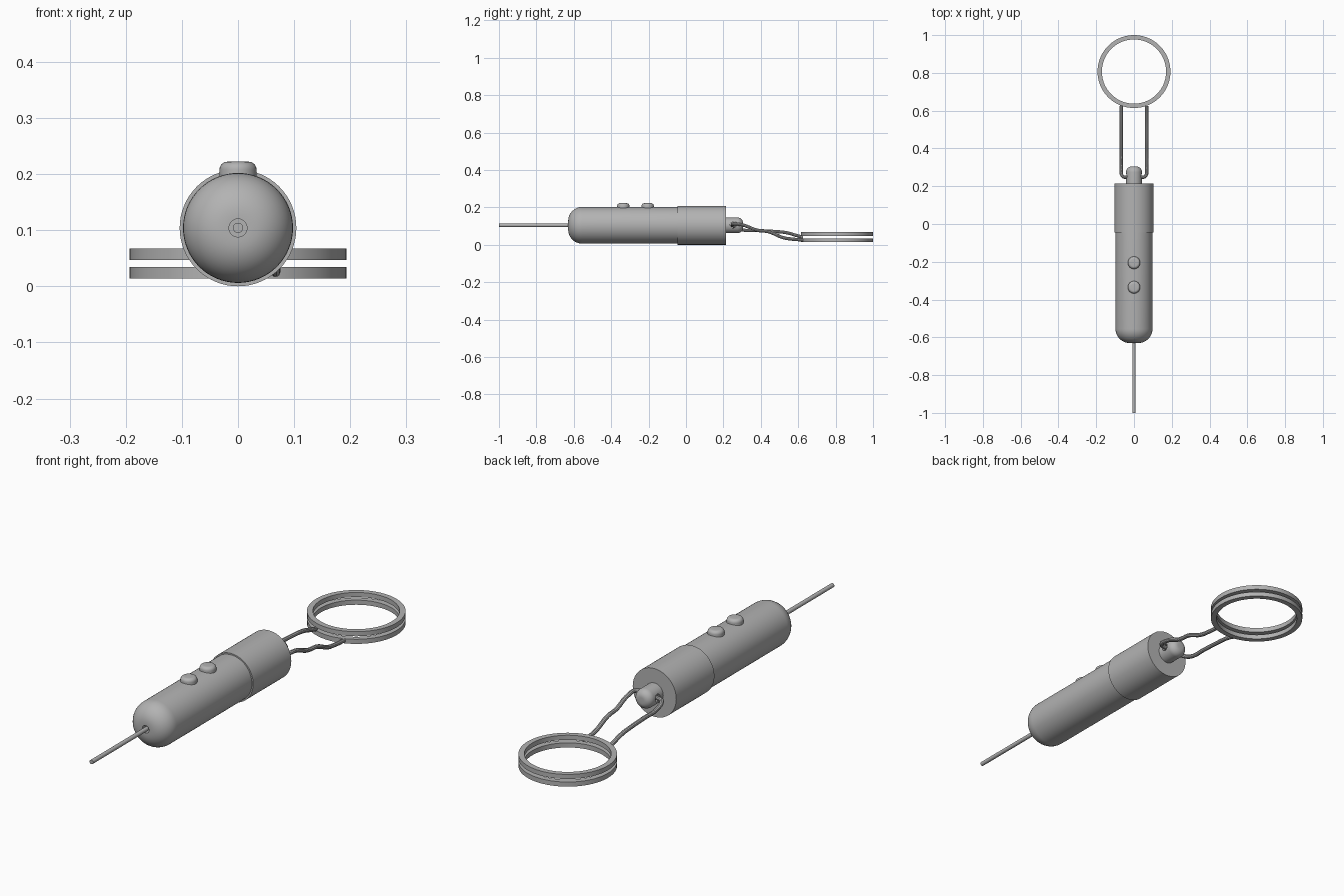
import bpy, math
from mathutils import Matrix

if "Cube" in bpy.data.objects:
    bpy.data.objects.remove(bpy.data.objects["Cube"])

CZ = 0.104  # height of the barrel axis
grey = bpy.data.materials.new("plain grey")
grey.diffuse_color = (0.45, 0.45, 0.45, 1)
grey.use_nodes = True
grey.node_tree.nodes["Principled BSDF"].inputs["Base Color"].default_value = grey.diffuse_color


def finish(obj):
    obj.data.materials.append(grey)
    bpy.ops.object.select_all(action='DESELECT')
    obj.select_set(True)
    bpy.context.view_layer.objects.active = obj
    bpy.ops.object.shade_smooth_by_angle(angle=math.radians(35))
    return obj


def lathe(name, profile, matrix, steps=64, closed=False):
    """Revolve (radius, height) points round local z."""
    verts, faces, n = [], [], len(profile)
    for i in range(steps):
        a = 2 * math.pi * i / steps
        verts += [(r * math.cos(a), r * math.sin(a), h) for r, h in profile]
    for i in range(steps):
        j = (i + 1) % steps
        for k in range(n if closed else n - 1):
            m = (k + 1) % n
            faces.append((i * n + k, j * n + k, j * n + m, i * n + m))
    if not closed:
        faces.append([i * n for i in reversed(range(steps))])
        faces.append([i * n + n - 1 for i in range(steps)])
    mesh = bpy.data.meshes.new(name)
    mesh.from_pydata(verts, [], faces)
    mesh.transform(matrix)
    mesh.update()
    obj = bpy.data.objects.new(name, mesh)
    bpy.context.collection.objects.link(obj)
    return finish(obj)


def fillet(radius, top, r, n=10):
    """Quarter-round points from the side wall in to the flat top."""
    return [(radius - r + r * math.cos(t), top - r + r * math.sin(t))
            for t in (math.pi / 2 * i / n for i in range(n + 1))]


def wire(name, points, radius):
    curve = bpy.data.curves.new(name, 'CURVE')
    curve.dimensions = '3D'
    curve.bevel_depth = radius
    curve.bevel_resolution = 3
    curve.resolution_u = 8
    curve.use_fill_caps = True
    spline = curve.splines.new('BEZIER')
    spline.bezier_points.add(len(points) - 1)
    for bp, p in zip(spline.bezier_points, points):
        bp.co = p
        bp.handle_left_type = bp.handle_right_type = 'AUTO'
    obj = bpy.data.objects.new(name, curve)
    bpy.context.collection.objects.link(obj)
    bpy.ops.object.select_all(action='DESELECT')
    obj.select_set(True)
    bpy.context.view_layer.objects.active = obj
    bpy.ops.object.convert(target='MESH')
    return finish(bpy.context.view_layer.objects.active)


to_front = Matrix.Translation((0, 0, CZ)) @ Matrix.Rotation(math.pi / 2, 4, 'X')
to_back = Matrix.Translation((0, 0, CZ)) @ Matrix.Rotation(-math.pi / 2, 4, 'X')

# Barrel with rounded nose and a small recessed opening
lathe("barrel", [(0.098, 0.03)] + fillet(0.098, 0.63, 0.075)
      + [(0.016, 0.63), (0.016, 0.60)], to_front)

# Thin beam out of the nose
lathe("beam", [(0.009, 0.595), (0.009, 1.0)], to_front, 24)

# Wider rear sleeve
lathe("rear_sleeve", [(0.104, -0.045), (0.104, 0.215)], to_back)

# Two buttons along the top
for i, y in enumerate((-0.335, -0.205)):
    lathe(f"button_{i + 1}", [(0.033, 0.17)] + fillet(0.033, 0.222, 0.014, 6),
          Matrix.Translation((0, y, 0)), 32)

# Lug with a cross hole for the cord
lug = lathe("lug", [(0.042, 0.20)] + fillet(0.042, 0.305, 0.03, 8), to_back, 40)
bpy.ops.mesh.primitive_cylinder_add(vertices=24, radius=0.016, depth=0.2,
                                    location=(0, 0.252, 0.106),
                                    rotation=(0, math.pi / 2, 0))
cutter = bpy.context.object
cutter.name = "lug_hole_cutter"
cut = lug.modifiers.new("hole", 'BOOLEAN')
cut.object = cutter
cut.solver = 'EXACT'
cutter.hide_render = True
cutter.hide_set(True)

# Wavy cord: passes through the lug and runs back to the ring on each side
right = [(0.252, 0.112), (0.30, 0.107), (0.38, 0.078), (0.44, 0.070),
         (0.52, 0.038), (0.57, 0.030), (0.625, 0.026)]
left = [(0.252, 0.100), (0.30, 0.080), (0.38, 0.076), (0.46, 0.072),
        (0.54, 0.064), (0.59, 0.050), (0.625, 0.040)]
path = [(-0.067, y, z) for y, z in reversed(left[1:])]
path += [(-0.06, 0.253, left[0][1]), (-0.03, 0.248, 0.104),
         (0.03, 0.248, 0.108), (0.06, 0.253, right[0][1])]
path += [(0.067, y, z) for y, z in right[1:]]
wire("cord", path, 0.009)

# Split key ring made of two flat coils
for i, z in enumerate((0.014, 0.047)):
    lathe(f"key_ring_{i + 1}",
          [(0.17, z), (0.193, z), (0.193, z + 0.02), (0.17, z + 0.02)],
          Matrix.Translation((0, 0.807, 0)), 72, closed=True)
